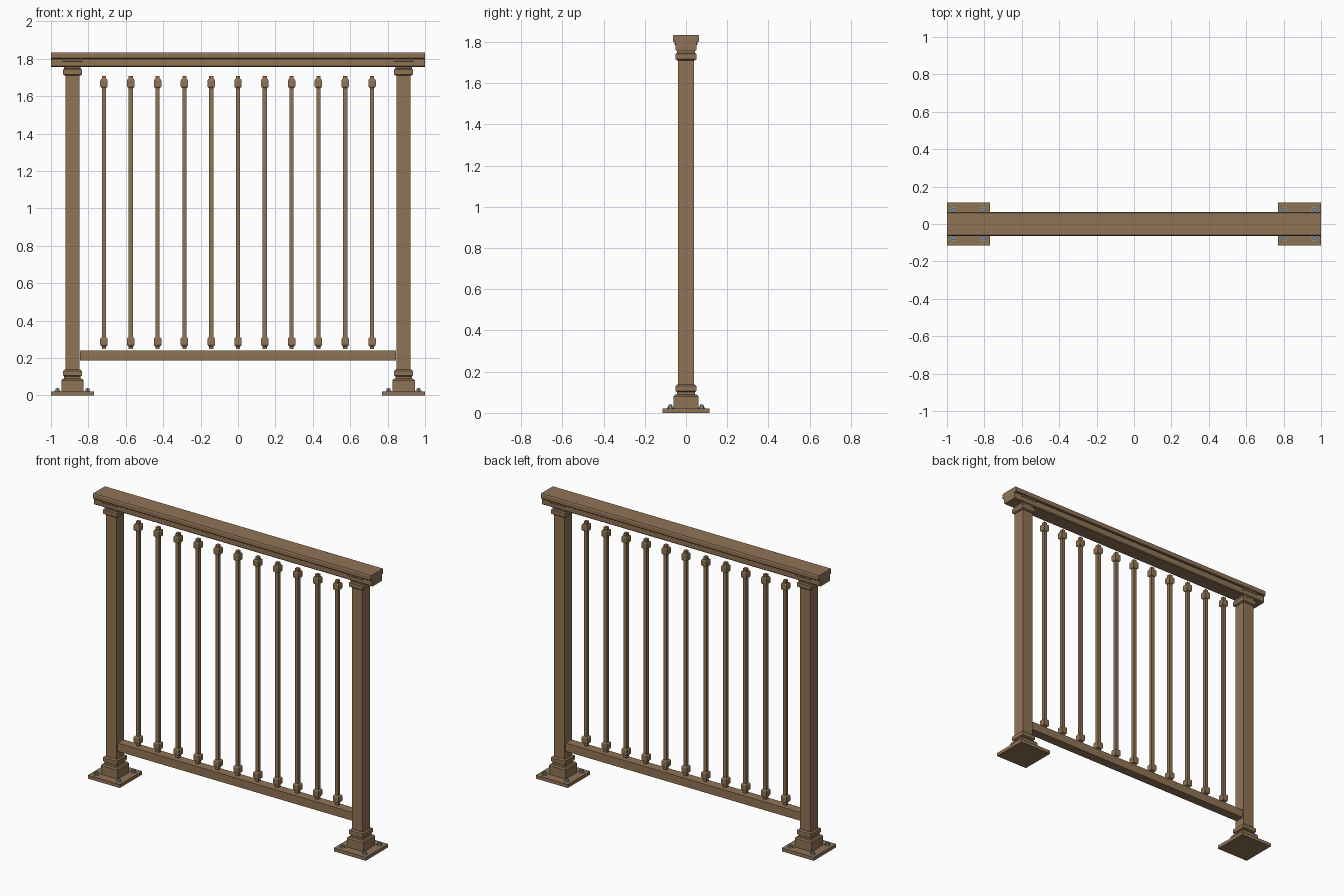
import bpy, bmesh, math

if "Cube" in bpy.data.objects:
    bpy.data.objects.remove(bpy.data.objects["Cube"])


def material(name, rgb):
    m = bpy.data.materials.new(name)
    m.diffuse_color = (*rgb, 1)
    m.use_nodes = True
    m.node_tree.nodes["Principled BSDF"].inputs["Base Color"].default_value = m.diffuse_color
    return m


BROWN = material("bronze brown", (0.28, 0.175, 0.092))
STEEL = material("blue grey steel", (0.25, 0.32, 0.38))


def finish(name, bm, mat):
    bmesh.ops.recalc_face_normals(bm, faces=bm.faces)
    me = bpy.data.meshes.new(name)
    bm.to_mesh(me)
    bm.free()
    me.materials.append(mat)
    ob = bpy.data.objects.new(name, me)
    bpy.context.collection.objects.link(ob)
    return ob


def stack(name, x, y, rings, mat=BROWN, sides=4):
    """Stacked polygon rings given as (half width, height)."""
    bm = bmesh.new()
    k = 1 / math.cos(math.pi / sides)
    loops = []
    for r, z in rings:
        loops.append([bm.verts.new((x + r * k * math.cos(math.tau * (i + .5) / sides),
                                    y + r * k * math.sin(math.tau * (i + .5) / sides), z))
                      for i in range(sides)])
    for a, b in zip(loops, loops[1:]):
        for i in range(sides):
            j = (i + 1) % sides
            bm.faces.new((a[i], a[j], b[j], b[i]))
    bm.faces.new(loops[0])
    bm.faces.new(loops[-1])
    return finish(name, bm, mat)


def rail(name, half_len, half_profile):
    """Symmetric (y, z) profile extruded along x."""
    prof = half_profile + [(-y, z) for y, z in reversed(half_profile)]
    bm = bmesh.new()
    f = bm.faces.new([bm.verts.new((-half_len, y, z)) for y, z in prof])
    ext = bmesh.ops.extrude_face_region(bm, geom=[f])
    bmesh.ops.translate(bm, vec=(2 * half_len, 0, 0),
                        verts=[v for v in ext["geom"] if isinstance(v, bmesh.types.BMVert)])
    return finish(name, bm, BROWN)


# Handrail: flat cap over a narrower channel
rail("handrail_cap", 1.0, [(.060, 1.799), (.064, 1.803), (.064, 1.828), (.060, 1.834)])
rail("handrail_channel", 1.0, [(.045, 1.757), (.050, 1.762), (.050, 1.799)])
rail("bottom_rail", 0.846, [(.030, .186), (.030, .240)])

# Posts with base plate, moulded foot, collars and a flared head
for side, x in (("left", -.885), ("right", .885)):
    stack(side + "_base_plate", x, 0, [(.115, 0), (.115, .022)])
    stack(side + "_post_foot", x, 0, [(.060, .022), (.060, .080), (.054, .088),
                                      (.044, .090), (.044, .102)])
    stack(side + "_lower_collar", x, 0, [(.042, .100), (.050, .106), (.050, .131), (.042, .138)])
    stack(side + "_post", x, 0, [(.0385, .09), (.0385, 1.785)])
    stack(side + "_upper_collar", x, 0, [(.042, 1.710), (.050, 1.716), (.050, 1.742), (.042, 1.749)])
    stack(side + "_post_head", x, 0, [(.044, 1.745), (.044, 1.762), (.052, 1.785), (.057, 1.789), (.057, 1.799)])
    # Anchor bolts on washers
    for dx in (-.08, .08):
        for dy in (-.076, .076):
            stack(side + "_anchor_bolt", x + dx, dy,
                  [(.015, .022), (.015, .026), (.010, .026), (.010, .036), (.006, .036), (.006, .041)],
                  STEEL, 6)

# Balusters with a knuckle near each end
lower = [(.011, .247), (.011, .262), (.016, .264), (.020, .271), (.020, .303), (.016, .309), (.011, .311)]
upper = [(r, 1.955 - z) for r, z in reversed(lower)]
for i in range(-5, 6):
    stack("baluster", i * .1433, 0, lower + upper)
